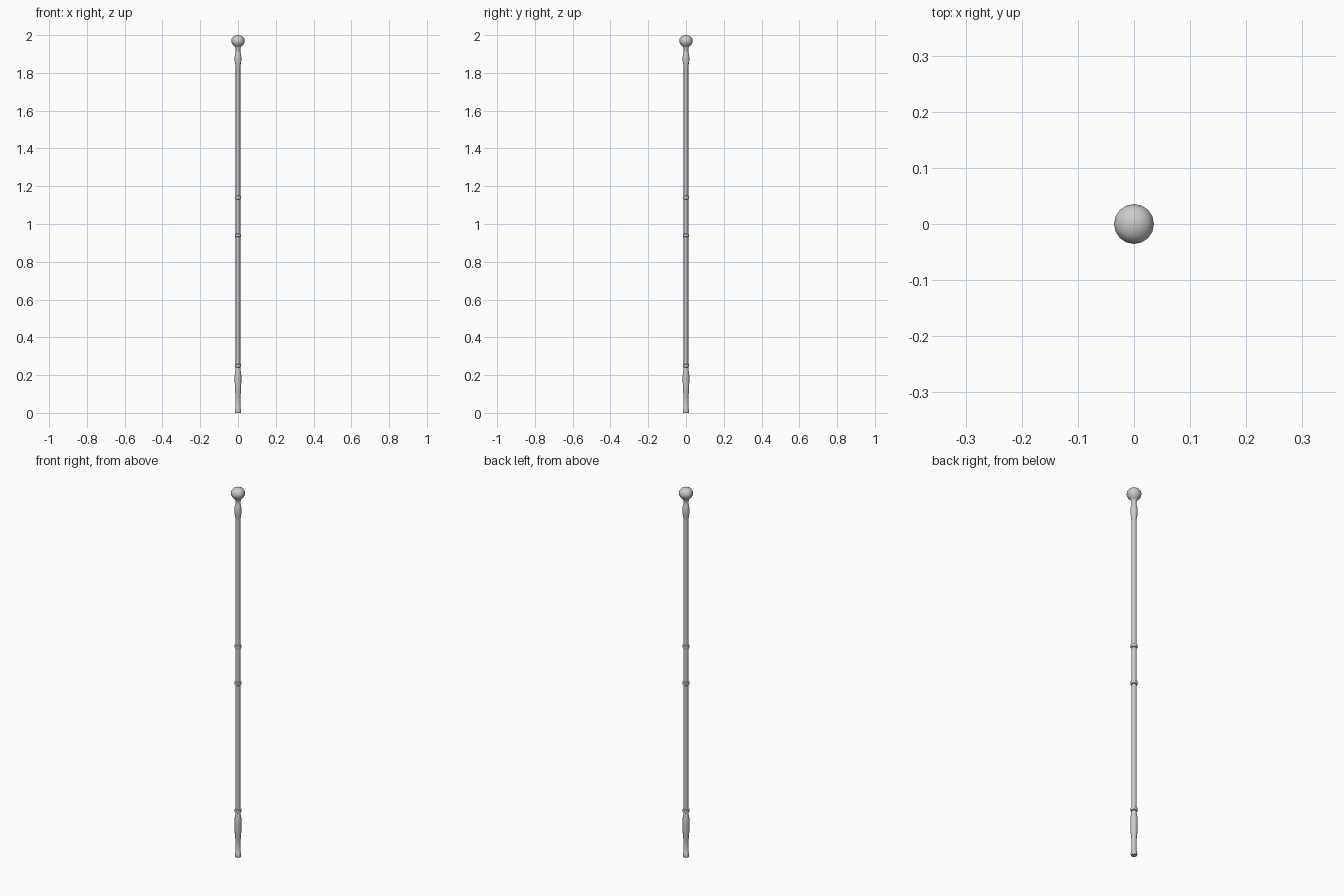
import bpy, bmesh, math

if "Cube" in bpy.data.objects:
    bpy.data.objects.remove(bpy.data.objects["Cube"])

def lathe(name, profile, sides=16):
    """Spin a (radius, z) profile around the z axis."""
    bm = bmesh.new()
    rings = []
    for r, z in profile:
        if r == 0:
            rings.append([bm.verts.new((0, 0, z))] * sides)
        else:
            rings.append([bm.verts.new((r * math.cos(2 * math.pi * i / sides),
                                        r * math.sin(2 * math.pi * i / sides), z))
                          for i in range(sides)])
    for a, b in zip(rings, rings[1:]):
        for i in range(sides):
            j = (i + 1) % sides
            bm.faces.new(list(dict.fromkeys((a[i], a[j], b[j], b[i]))))
    if profile[0][0]:
        bm.faces.new(rings[0][::-1])
    if profile[-1][0]:
        bm.faces.new(rings[-1])
    me = bpy.data.meshes.new(name)
    bm.to_mesh(me)
    bm.free()
    ob = bpy.data.objects.new(name, me)
    bpy.context.collection.objects.link(ob)
    bpy.context.view_layer.objects.active = ob
    bpy.ops.object.select_all(action='DESELECT')
    ob.select_set(True)
    bpy.ops.object.shade_smooth_by_angle(angle=math.radians(35))
    return ob

R = 0.012

# Shaft
lathe("shaft", [(R, 0.2), (R, 1.86)], 12)

# Foot: flared tip, slim stem and swollen lower sleeve
lathe("foot", [(0.015, 0), (0.016, 0.008), (0.015, 0.02), (0.0125, 0.024),
               (0.0125, 0.09), (0.015, 0.105), (0.017, 0.15), (0.018, 0.19),
               (0.0165, 0.21), (0.013, 0.23), (0.012, 0.245)], 12)

# Raised bands
for n, z in (("lower_band", 0.25), ("grip_band_lower", 0.94), ("grip_band_upper", 1.14)):
    lathe(n, [(R, z - 0.01), (0.0165, z - 0.007), (0.0165, z + 0.007), (R, z + 0.01)], 12)

# Collar and neck below the knob
lathe("collar", [(R, 1.83), (0.0155, 1.85), (0.018, 1.87), (0.0175, 1.885),
                 (0.0145, 1.905), (0.012, 1.91), (0.012, 1.925),
                 (0.0145, 1.935), (0.02, 1.945)], 12)

# Knob: flattened ball
lathe("knob", [(0, 1.938), (0.016, 1.938), (0.026, 1.947), (0.034, 1.96), (0.0355, 1.971),
               (0.033, 1.982), (0.025, 1.992), (0.013, 1.998), (0, 2.0)])
